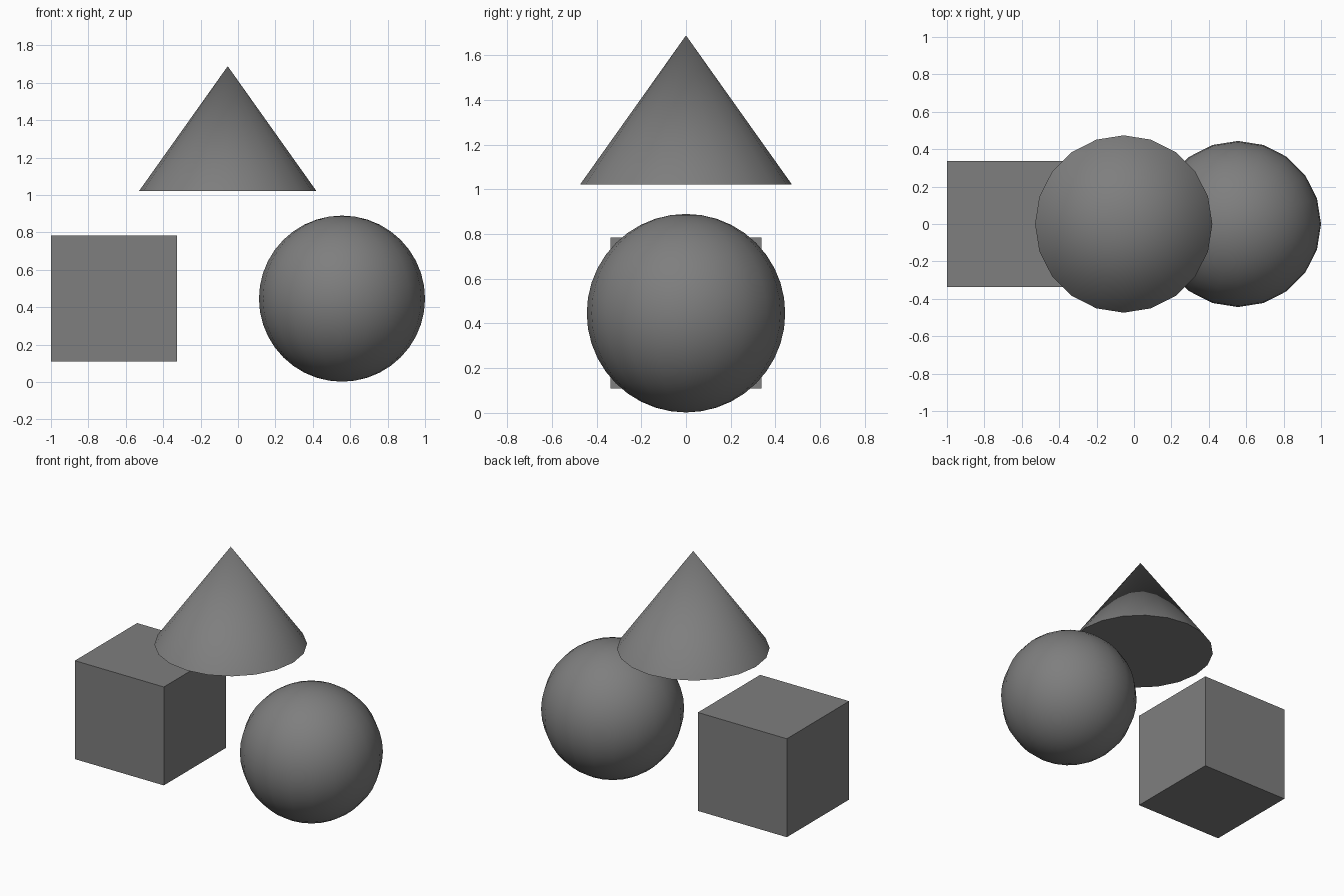
import bpy

if "Cube" in bpy.data.objects:
    bpy.data.objects.remove(bpy.data.objects["Cube"])

grey = bpy.data.materials.new("dark_grey")
grey.diffuse_color = (0.21, 0.21, 0.21, 1)
grey.use_nodes = True
grey.node_tree.nodes["Principled BSDF"].inputs["Base Color"].default_value = grey.diffuse_color


def finish(name, smooth=True):
    obj = bpy.context.object
    obj.name = name
    obj.data.materials.append(grey)
    if smooth:
        bpy.ops.object.shade_smooth_by_angle()


# Cube on the left
bpy.ops.mesh.primitive_cube_add(size=0.674, location=(-0.663, 0, 0.447))
finish("cube", smooth=False)

# Ball on the right
bpy.ops.mesh.primitive_uv_sphere_add(segments=20, ring_count=20, radius=0.444,
                                     location=(0.556, 0, 0.446))
finish("ball")

# Cone floating above, with the same number of sides as the ball
bpy.ops.mesh.primitive_cone_add(vertices=20, radius1=0.474, radius2=0, depth=0.667,
                                end_fill_type='NGON', location=(-0.055, 0, 1.355))
finish("cone")
